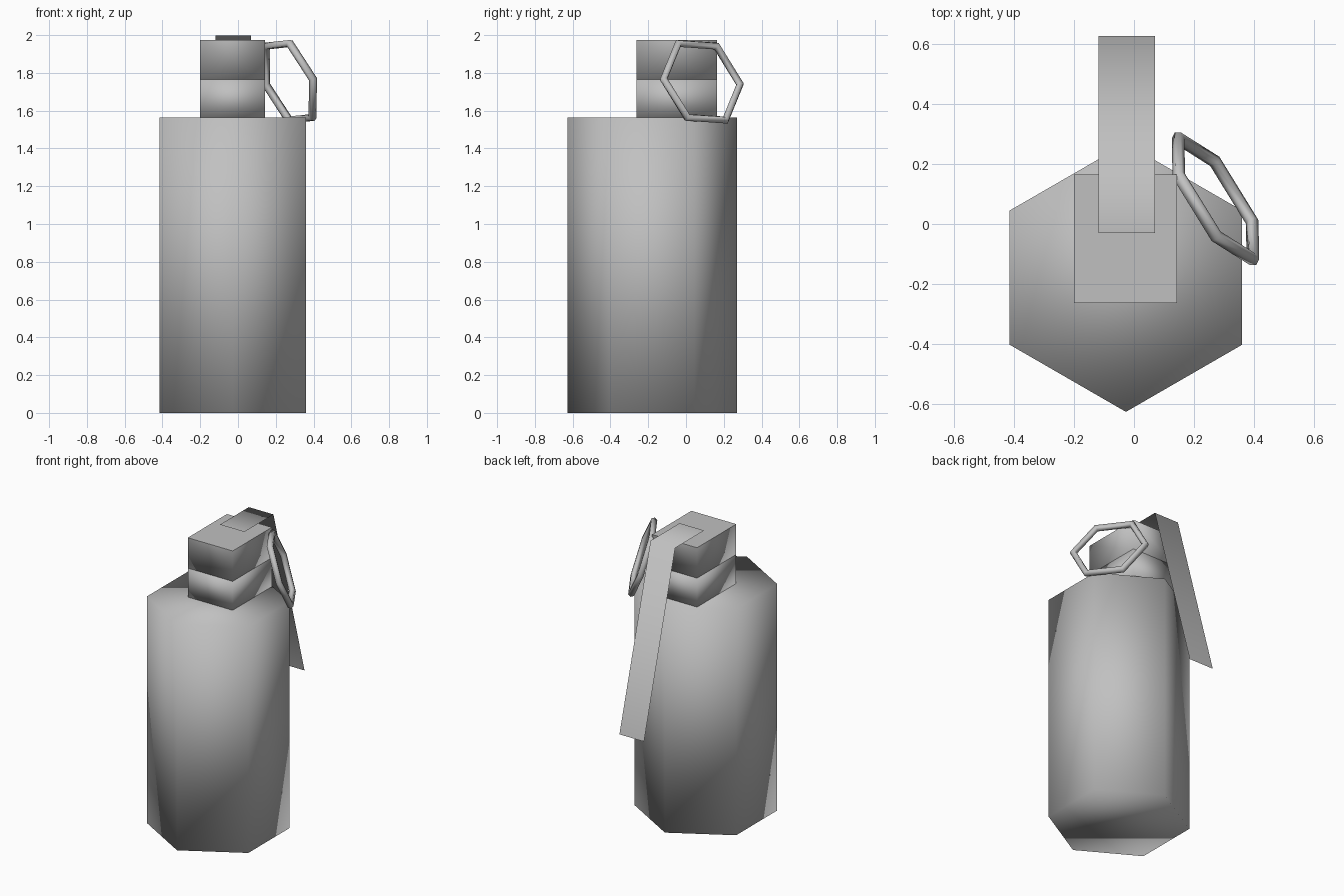
import bpy
import bmesh
from mathutils import Matrix, Vector

old = bpy.data.objects.get("Cube")
if old:
    bpy.data.objects.remove(old, do_unlink=True)

GREY = (0.53, 0.53, 0.53, 1.0)
metal = bpy.data.materials.new("plain_grey")
metal.use_nodes = True
metal.diffuse_color = GREY
metal.node_tree.nodes["Principled BSDF"].inputs["Base Color"].default_value = GREY


def finish(name, bm):
    """Turn a bmesh into a smooth-shaded object."""
    for face in bm.faces:
        face.smooth = True
    mesh = bpy.data.meshes.new(name)
    bm.to_mesh(mesh)
    bm.free()
    mesh.materials.append(metal)
    obj = bpy.data.objects.new(name, mesh)
    bpy.context.collection.objects.link(obj)
    return obj


def box(name, low, high, sharp_top=False):
    low, high = Vector(low), Vector(high)
    bm = bmesh.new()
    bmesh.ops.create_cube(bm, size=1)
    bmesh.ops.scale(bm, vec=high - low, verts=bm.verts)
    bmesh.ops.translate(bm, vec=(low + high) / 2, verts=bm.verts)
    if sharp_top:
        for edge in bm.edges:
            edge.smooth = not all(v.co.z > high.z - 0.01 for v in edge.verts)
    return finish(name, bm)


# Six-sided body, points towards front and back
BODY_TOP = 1.565
bm = bmesh.new()
bmesh.ops.create_cone(bm, cap_ends=True, segments=6, radius1=0.448, radius2=0.448,
                      depth=BODY_TOP)
# Each end cap is split corner to corner
for z_sign, slope in ((1, -1), (-1, 1)):
    ends = [v for v in bm.verts if v.co.z * z_sign > 0
            and abs(v.co.x) > 0.1 and v.co.x * v.co.y * slope > 0]
    bmesh.ops.connect_verts(bm, verts=ends)
bmesh.ops.translate(bm, vec=(-0.027, -0.179, BODY_TOP / 2), verts=bm.verts)
finish("body", bm)

# Two-part square head
box("head_lower", (-0.2, -0.263, BODY_TOP), (0.143, 0.165, 1.765))
box("head_upper", (-0.2, -0.263, 1.765), (0.143, 0.165, 1.975), sharp_top=True)

# Bent sheet lever
bm = bmesh.new()
rows = [[bm.verts.new((x, y, z)) for x in (-0.118, 0.07)]
        for y, z in ((-0.03, 1.998), (0.287, 1.998), (0.627, 0.79))]
for (a, b), (c, d) in zip(rows, rows[1:]):
    bm.faces.new((a, b, d, c))
finish("lever", bm)

# Tilted six-sided pull ring
bpy.ops.mesh.primitive_torus_add(major_segments=6, minor_segments=6,
                                 major_radius=0.238, minor_radius=0.022)
ring = bpy.context.object
ring.name = "pull_ring"
side = Vector((0.137, -0.222, 0.015)).normalized()
axis = side.cross(Vector((0, -0.132, 0.22))).normalized()
turn = Matrix((side, axis.cross(side), axis)).transposed().to_4x4()
ring.data.transform(Matrix.Translation((0.272, 0.084, 1.753)) @ turn)
ring.location = (0, 0, 0)
ring.data.materials.append(metal)
ring.data.shade_smooth()
